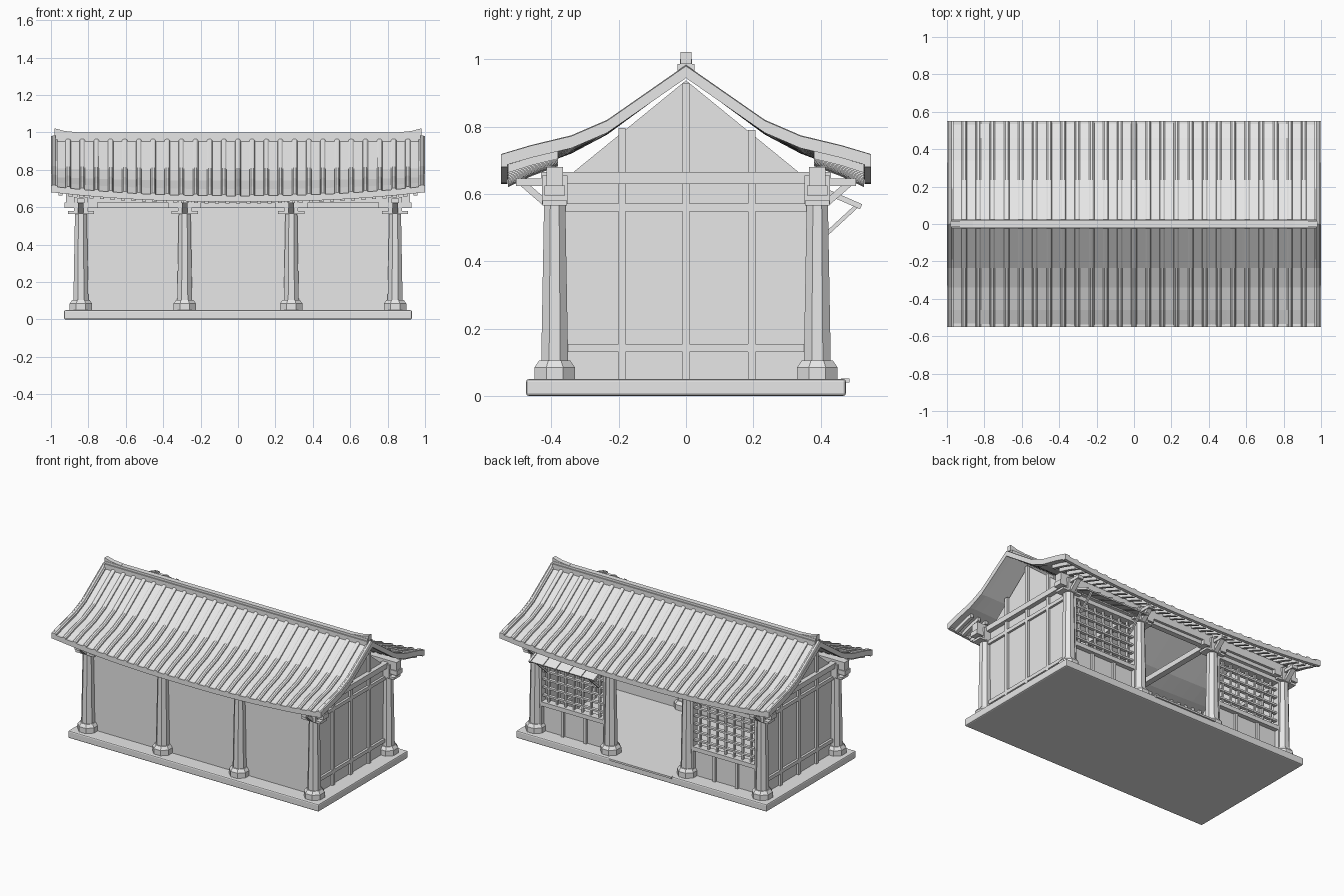
import bpy, bmesh
from math import cos, sin, pi
from mathutils import Vector

cube = bpy.data.objects.get("Cube")
if cube:
    bpy.data.objects.remove(cube)

grey = bpy.data.materials.new("pale grey")
grey.use_nodes = True
grey.diffuse_color = (0.8, 0.8, 0.8, 1)
grey.node_tree.nodes["Principled BSDF"].inputs["Base Color"].default_value = (0.8, 0.8, 0.8, 1)


def lofts(name, parts):
    """One object from several lofts; each loft is a list of closed rings."""
    bm = bmesh.new()
    for rings in parts:
        vs = [[bm.verts.new(p) for p in ring] for ring in rings]
        n = len(vs[0])
        for a, b in zip(vs, vs[1:]):
            for i in range(n):
                j = (i + 1) % n
                bm.faces.new((a[i], a[j], b[j], b[i]))
        bm.faces.new(vs[0])
        bm.faces.new(vs[-1])
    bmesh.ops.recalc_face_normals(bm, faces=bm.faces)
    me = bpy.data.meshes.new(name)
    bm.to_mesh(me)
    bm.free()
    me.materials.append(grey)
    ob = bpy.data.objects.new(name, me)
    bpy.context.collection.objects.link(ob)
    return ob


def box(x0, x1, y0, y1, z0, z1):
    return [[(x0, y0, z), (x1, y0, z), (x1, y1, z), (x0, y1, z)] for z in (z0, z1)]


def bar(x, a, b, w, t):
    """Slanted bar from a to b in the y-z plane, w wide along x, t thick."""
    a, b = Vector((x, *a)), Vector((x, *b))
    n = (b - a).cross(Vector((1, 0, 0))).normalized() * t / 2
    s = Vector((w / 2, 0, 0))
    return [[p - s - n, p + s - n, p + s + n, p - s + n] for p in (a, b)]


def octagon(x, y, z, r):
    k = r / cos(pi / 8)
    return [(x + k * cos((i + .5) * pi / 4), y + k * sin((i + .5) * pi / 4), z) for i in range(8)]


# Roof surface: slope profile with eaves lifted toward the ends
PROFILE = [(0, .97), (.234, .798), (.34, .742), (.46, .697), (.55, .655)]


def roof_z(x, y):
    y = abs(y)
    for (a, za), (b, zb) in zip(PROFILE, PROFILE[1:]):
        if y <= b + 1e-6:
            return za + (zb - za) * (y - a) / (b - a) + .052 * abs(x) ** 2.3 * (y / .55) ** 2


SIDES = (-1, 1)
COLS = [(x, y) for x in (-.84, -.285, .285, .84) for y in (-.39, .39)]
XS = [i / 12 for i in range(-12, 13)]

# Platform and doorstep
base = lofts("platform", [box(-.93, .93, -.475, .475, 0, .05)])
bev = base.modifiers.new("Bevel", "BEVEL")
bev.width = .008
bev.segments = 2
lofts("doorstep", [box(-.23, .23, .46, .485, .04, .052)])

# Columns with stepped stone feet
lofts("columns", [[octagon(x, y, .1, .04), octagon(x, y, .6, .031)] for x, y in COLS])
lofts("column_feet", [[octagon(x, y, z, r) for z, r in
      ((.05, .06), (.085, .06), (.105, .046))] for x, y in COLS])

# Brackets on top of the columns
brackets = []
for x, y in COLS:
    s = 1 if y > 0 else -1
    brackets += [box(x - .07, x + .07, y - .036, y + .036, .565, .58),
                 box(x - .036, x + .036, y - .038, y + .038, .57, .655),
                 box(x - .088, x + .088, y - .03, y + .03, .595, .625),
                 bar(x, (y + s * .03, .575), (y + s * .105, .64), .03, .02),
                 bar(x, (y, .635), (y + s * .115, .635), .04, .022)]
lofts("column_brackets", brackets)

# Horizontal beams: long eave beams, end beams and inner ties
lofts("eave_beams", [box(-.92, .92, s * .39 - .025, s * .39 + .025, .625, .68) for s in SIDES])
lofts("lintels", [box(-.84, .84, s * .38 - .018, s * .38 + .018, .6, .63) for s in SIDES])
lofts("tie_beams", [box(x - .02, x + .02, -.43, .43, .63, .665) for x in (-.84, -.285, .285, .84)])

# Front wall
lofts("front_wall", [box(-.84, .84, -.375, -.36, .05, .61)])

# Gable end walls with timber framing
gable = [(-.37, .05), (.37, .05), (.37, .655), (.34, .66), (0, .937), (-.34, .66), (-.37, .655)]
lofts("gable_walls", [[[(s * x, y, z) for y, z in gable] for x in (.815, .83)] for s in SIDES])
framing = []
for s in SIDES:
    x0, x1 = sorted((s * .80, s * .845))
    for y, top in ((-.19, .795), (0, .93), (.195, .79)):
        framing.append(box(x0, x1, y - .011, y + .011, .05, top))
    for z in (.142, .56):
        framing.append(box(x0, x1, -.37, .37, z - .012, z + .012))
lofts("gable_framing", framing)

# Back bays: low panel, studs, frame and open lattice window
panels, frames, lattice = [], [], []
for s in SIDES:
    x0, x1 = sorted((s * .31, s * .815))
    w = x1 - x0
    panels.append(box(x0 - .02, x1 + .02, .36, .375, .05, .24))
    for f in (1 / 3, 2 / 3):
        frames.append(box(x0 + w * f - .01, x0 + w * f + .01, .355, .39, .05, .24))
    for z in (.24, .565):
        frames.append(box(x0 - .01, x1 + .01, .355, .405, z - .014, z + .014))
    for x in (x0 + .012, x1 - .012):
        frames.append(box(x - .012, x + .012, .355, .405, .05, .61))
    for i in range(1, 8):
        x = x0 + w * i / 8
        lattice.append(box(x - .005, x + .005, .372, .388, .25, .56))
    for i in range(1, 6):
        z = .24 + .325 * i / 6
        lattice.append(box(x0, x1, .37, .392, z - .006, z + .006))
lofts("window_panels", panels)
lofts("window_frames", frames)
lofts("window_lattice", lattice)

# Propped shutter over one window
lofts("shutter", [bar(.5625, (.40, .612), (.515, .562), .47, .008)])
lofts("shutter_ribs", [bar(.3275 + i * .094, (.40, .614), (.52, .562), .014, .016) for i in range(6)])
lofts("shutter_props", [bar(x, (.40, .465), (.505, .562), .012, .012) for x in (.37, .755)])

# Roof slabs
ys = [p[0] for p in PROFILE]
slabs = []
for s in SIDES:
    rings = []
    for x in XS:
        x *= .99
        top = [(x, s * y, roof_z(x, y)) for y in ys]
        low = [(x, s * y, roof_z(x, y) - .022) for y in reversed(ys)]
        rings.append(top + low)
    slabs.append(rings)
lofts("roof_slabs", slabs)

# Tile ribs running down both slopes
section = [(-.5, -.006), (-.42, .007), (-.2, .013), (.2, .013), (.42, .007), (.5, -.006)]
ribs = []
for i in range(27):
    x = -.984 + i * 1.968 / 26
    for s in SIDES:
        ribs.append([[(x + u * .032, s * y, roof_z(x, y) + v) for u, v in section] for y in ys])
lofts("tile_ribs", ribs)

# Verge boards at the roof ends
verges = []
for e in SIDES:
    for s in SIDES:
        verges.append([[(e * x, s * y, roof_z(1, y) + d) for x, d in
                      ((.965, -.026), (1, -.026), (1, .01), (.965, .01))] for y in ys])
lofts("verge_boards", verges)

# Eave fascia boards and rafters
fascia, rafters = [], []
for s in SIDES:
    fascia.append([[(x, s * y, roof_z(x, .545) + d) for y, d in
                  ((.53, -.028), (.55, -.028), (.55, .004), (.53, .004))] for x in XS])
    for i in range(35):
        x = -.95 + i * 1.9 / 34
        rafters.append([[(x + u, s * y, roof_z(x, y) + d) for u, d in
                       ((-.011, -.045), (.011, -.045), (.011, -.018), (-.011, -.018))]
                       for y in (.38, .46, .528)])
lofts("eave_fascia", fascia)
lofts("rafters", rafters)

# Ridge with upturned ends
lofts("ridge", [box(-.975, .975, -.025, .025, .95, .985),
                box(-.975, .975, -.018, .018, .98, 1.0)])
lofts("ridge_ends", [[[(e * x, y, z) for y, z in
      ((-.016, .985), (.016, .985), (.016, top), (-.016, top))]
      for x, top in ((.86, 1.001), (.93, 1.008), (.98, 1.022))] for e in SIDES])
